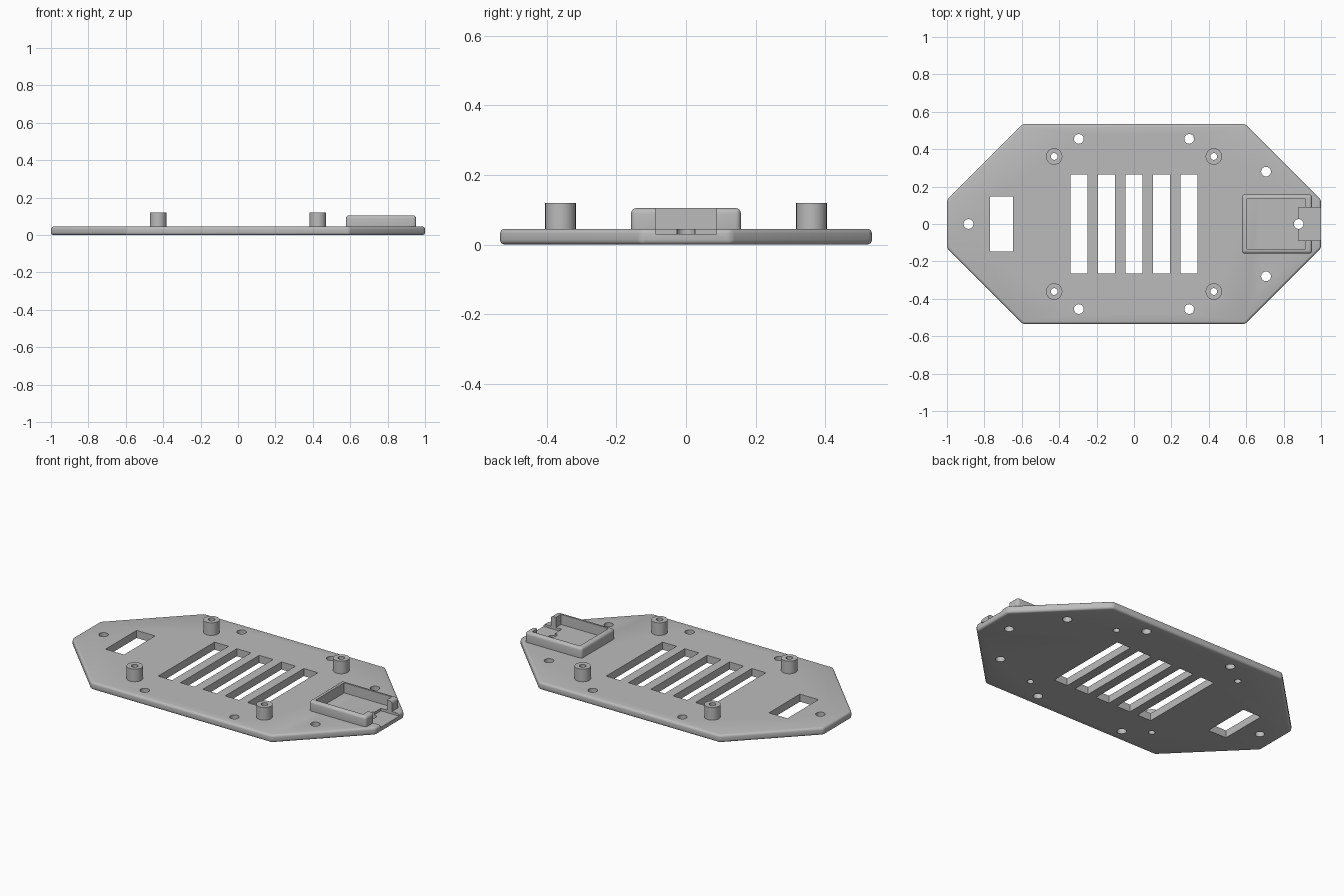
import bpy, bmesh, math
from mathutils import Matrix

cube = bpy.data.objects.get("Cube")
if cube:
    bpy.data.objects.remove(cube, do_unlink=True)

grey = bpy.data.materials.new("plain grey")
grey.use_nodes = True
grey.diffuse_color = (0.5, 0.5, 0.5, 1)
grey.node_tree.nodes["Principled BSDF"].inputs["Base Color"].default_value = (0.5, 0.5, 0.5, 1)

TOP = 0.045       # top of the base plate
NOTCH_FLOOR = 0.03


def finish(name, bm):
    mesh = bpy.data.meshes.new(name)
    bmesh.ops.recalc_face_normals(bm, faces=bm.faces)
    bm.to_mesh(mesh)
    bm.free()
    mesh.materials.append(grey)
    obj = bpy.data.objects.new(name, mesh)
    bpy.context.collection.objects.link(obj)
    return obj


def prism(name, outline, z0, z1):
    bm = bmesh.new()
    base = bm.faces.new([bm.verts.new((x, y, z0)) for x, y in outline])
    new = bmesh.ops.extrude_face_region(bm, geom=[base])["geom"]
    top = [v for v in new if isinstance(v, bmesh.types.BMVert)]
    bmesh.ops.translate(bm, verts=top, vec=(0, 0, z1 - z0))
    return finish(name, bm)


def box(name, x0, x1, half_y, z0, z1):
    return prism(name, [(x0, -half_y), (x1, -half_y), (x1, half_y), (x0, half_y)], z0, z1)


def cylinder(name, x, y, r, z0, z1):
    bm = bmesh.new()
    bmesh.ops.create_cone(bm, cap_ends=True, segments=32, radius1=r, radius2=r, depth=z1 - z0,
                          matrix=Matrix.Translation((x, y, (z0 + z1) / 2)))
    return finish(name, bm)


def apply_modifiers(obj):
    graph = bpy.context.evaluated_depsgraph_get()
    mesh = bpy.data.meshes.new_from_object(obj.evaluated_get(graph))
    obj.modifiers.clear()
    obj.data = mesh


def round_edges(obj, width):
    mod = obj.modifiers.new("round", 'BEVEL')
    mod.width = width
    mod.segments = 4
    mod.limit_method = 'ANGLE'
    mod.angle_limit = math.radians(30)
    apply_modifiers(obj)


def cut(obj, cutters):
    for c in cutters:
        mod = obj.modifiers.new("cut", 'BOOLEAN')
        mod.operation = 'DIFFERENCE'
        mod.solver = 'EXACT'
        mod.object = c
        c.hide_render = True
    apply_modifiers(obj)
    for c in cutters:
        bpy.data.objects.remove(c, do_unlink=True)


# Base plate: long octagon with rounded rims
half = [(-1, -0.13), (-0.595, -0.535), (0.595, -0.535), (1, -0.13)]
plate = prism("base_plate", half + [(-x, -y) for x, y in half], 0, TOP)
round_edges(plate, 0.014)

# Slots, window, screw holes and the connector notch
posts = [(sx * 0.427, sy * 0.361) for sx in (-1, 1) for sy in (-1, 1)]
cutters = [box("slot", i * 0.147 - 0.046, i * 0.147 + 0.046, 0.265, -0.1, 0.2) for i in range(-2, 3)]
cutters.append(box("window", -0.77, -0.648, 0.146, -0.1, 0.2))
holes = [(-0.885, 0), (0.88, 0), (0.706, 0.28), (0.706, -0.28)]
holes += [(sx * 0.295, sy * 0.455) for sx in (-1, 1) for sy in (-1, 1)]
cutters += [cylinder("hole", x, y, 0.026, -0.1, 0.2) for x, y in holes]
cutters += [cylinder("hole", x, y, 0.018, -0.1, 0.2) for x, y in posts]
cutters.append(box("notch", 0.88, 1.1, 0.088, NOTCH_FLOOR, 0.2))
cut(plate, cutters)

# Hollow standoffs
parts = [plate]
for i, (x, y) in enumerate(posts):
    post = cylinder(f"standoff_{i + 1}", x, y, 0.044, TOP - 0.002, 0.12)
    cut(post, [cylinder("bore", x, y, 0.018, -0.1, 0.2)])
    parts.append(post)

# Open-topped tray with rounded walls and a gap facing the plate end
tray = box("connector_tray", 0.577, 0.952, 0.158, 0.02, 0.105)
round_edges(tray, 0.016)
cut(tray, [box("cavity", 0.605, 0.918, 0.135, -0.1, 0.2),
           box("gap", 0.88, 1.1, 0.088, -0.1, 0.2)])
parts.append(tray)

bpy.ops.object.select_all(action='DESELECT')
for p in parts:
    p.select_set(True)
bpy.context.view_layer.objects.active = plate
bpy.ops.object.shade_smooth_by_angle(angle=math.radians(30))
